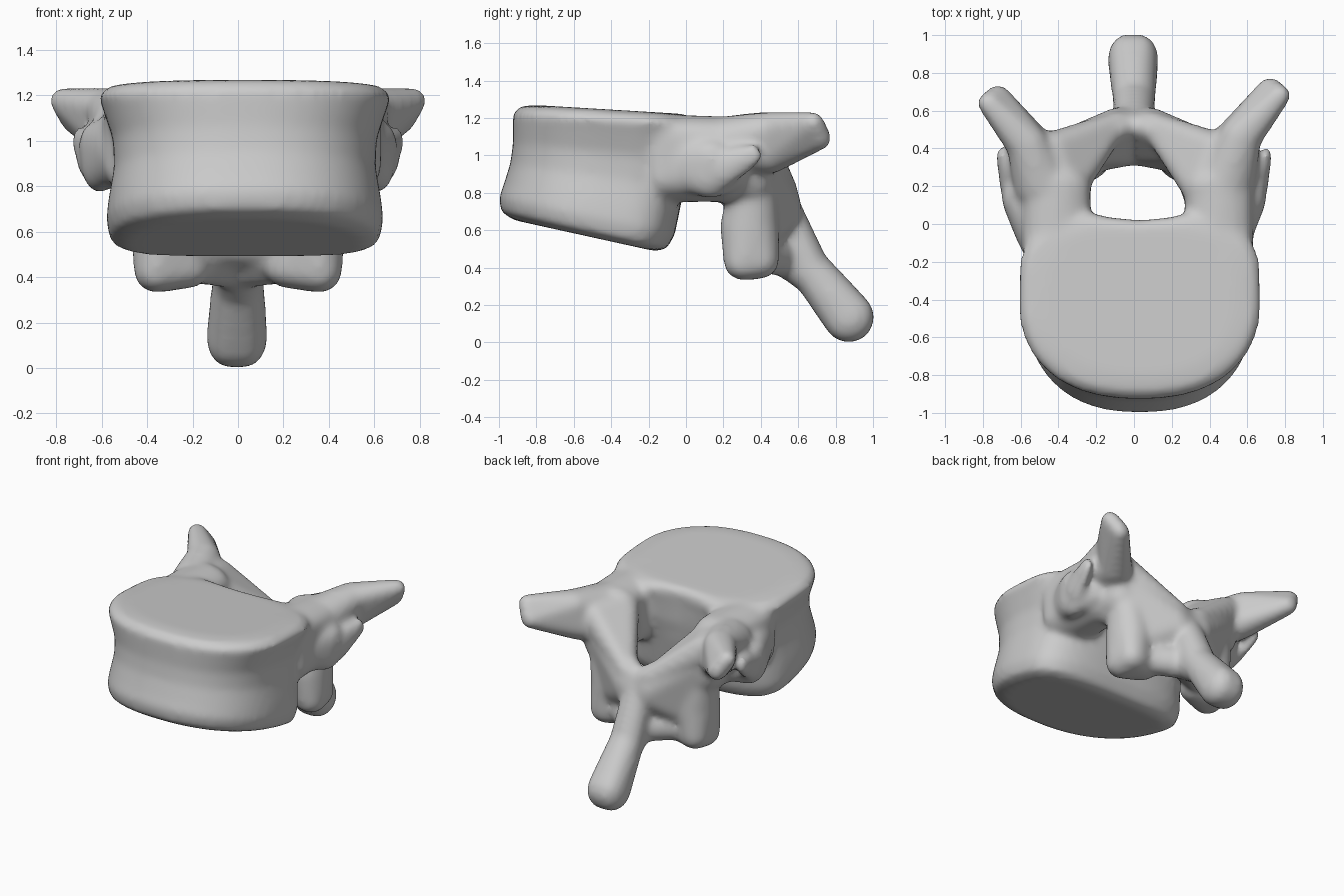
import bpy, bmesh
from math import sin, cos, tau
from mathutils import Matrix

cube = bpy.data.objects.get("Cube")
if cube:
    bpy.data.objects.remove(cube)

bone = bpy.data.materials.new("bone grey")
bone.use_nodes = True
colour = (0.6, 0.6, 0.6, 1)
bone.diffuse_color = colour
bone.node_tree.nodes["Principled BSDF"].inputs["Base Color"].default_value = colour

bm = bmesh.new()


def blob(*nodes):
    """Convex skin around ellipsoids given as (x, y, z, rx, ry, rz)."""
    part = bmesh.new()
    for n in nodes:
        place = Matrix.Translation(n[:3]) @ Matrix.Diagonal((*n[3:], 1))
        bmesh.ops.create_icosphere(part, subdivisions=3, radius=1, matrix=place)
    hull = bmesh.ops.convex_hull(part, input=part.verts)
    inner = {g for g in hull["geom_interior"] if isinstance(g, bmesh.types.BMVert)}
    bmesh.ops.delete(part, geom=list(inner), context='VERTS')
    mesh = bpy.data.meshes.new("part")
    part.to_mesh(mesh)
    part.free()
    bm.from_mesh(mesh)
    bpy.data.meshes.remove(mesh)


def power(v, p):
    return abs(v) ** p * (1 if v > 0 else -1)


def body_ring(z, slope, rx, front, back, count=64):
    """Rounded front, flatter hollowed back, on a plane tilted along y."""
    ring = []
    for i in range(count):
        c, s = cos(tau * i / count), sin(tau * i / count)
        p = 2 / 3.4 if s > 0 else 2 / 2.35
        length = back + 0.4 if s > 0 else -0.4 - front
        x, depth = rx * power(c, p), power(s, p)
        y = -0.4 + length * depth
        if s > 0:
            y += 3 * max(back, 0) * min(1, (x / 0.28) ** 2) * depth
        ring.append(bm.verts.new((0.03 + x, y, z + slope * (y + 0.4))))
    return ring


# Waisted main body with tilted end plates
rings = [body_ring(*r) for r in (
    (0.54, -0.22, 0.52, -0.92, -0.16),
    (0.57, -0.22, 0.59, -0.99, -0.10),
    (0.65, -0.21, 0.61, -1.00, -0.06),
    (0.74, -0.18, 0.60, -0.975, -0.04),
    (0.88, -0.14, 0.575, -0.94, -0.01),
    (1.01, -0.10, 0.58, -0.925, 0.01),
    (1.13, -0.07, 0.62, -0.925, 0.015),
    (1.195, -0.06, 0.645, -0.925, 0.02),
    (1.235, -0.06, 0.60, -0.88, 0.01),
    (1.245, -0.06, 0.50, -0.80, -0.02))]
bm.faces.new(reversed(rings[0]))
bm.faces.new(rings[-1])
for a, b in zip(rings, rings[1:]):
    for i in range(len(a)):
        j = (i + 1) % len(a)
        bm.faces.new((a[i], a[j], b[j], b[i]))

for s in (-1, 1):
    dy = 0.02 * s
    # Pedicle linking body and arch, flush with the top plate
    blob((s * .43 + .02, -.14, 1.11, .18, .13, .11), (s * .43 + .02, -.12, .88, .18, .13, .13),
         (s * .43 + .02, .2, 1.1, .18, .12, .11), (s * .42 + .02, .2, .89, .17, .13, .14))
    blob((s * .43, .2, 1.09, .18, .12, .12), (s * .41, .2, .9, .17, .13, .13),
         (s * .39, .36, .9, .14, .12, .16))
    # Wing-like side process with a slanted blade tip
    wing_top = (s * .565, .44 + dy, 1.14, .11, .11, .095)
    wing_low = (s * .53, .43 + dy, 1.0, .11, .1, .1)
    blob((s * .48, .2, 1.07, .16, .13, .14), wing_top, wing_low)
    blob(wing_top, wing_low, (s * .77, .66 + dy, 1.175, .06, .06, .06),
         (s * .72, .70 + dy, 1.09, .06, .06, .06))
    # Side lump and its small pointed tip
    blob((s * .55, -.02, .96, .08, .14, .15), (s * .61, .13, .90, .08, .13, .13),
         (s * .64, .14, .98, .06, .1, .1), (s * .55, .25, .92, .08, .08, .11))
    blob((s * .65, .2, .93, .06, .08, .11), (s * .70, .36, 1.0, .03, .05, .06))
    # Blocky lower joint process
    blob((s * .36, .36, .86, .12, .12, .14), (s * .33, .34, .62, .14, .16, .15),
         (s * .20, .37, .58, .08, .1, .12))
    blob((s * .33, .34, .62, .14, .16, .14), (s * .36, .31, .43, .1, .11, .1),
         (s * .35, .40, .44, .1, .1, .1), (s * .22, .35, .44, .1, .11, .09))
    # Sloping lamina, closing the canal at the back
    blob((s * .38, .40, .96, .11, .09, .12), (s * .30, .37, .6, .12, .11, .14),
         (s * .09, .56, .72, .06, .06, .1), (0, .53, .78, .07, .06, .08),
         (0, .42, .54, .1, .11, .1))
    # Shoulder of the arch, falling from the pedicle and wing to the middle
    blob((s * .33, .18, 1.09, .07, .08, .09), (s * .43, .41, 1.06, .1, .08, .1),
         (s * .08, .54, .81, .06, .06, .07), (s * .25, .35, .85, .06, .08, .1))
    # Web between the lower process and the spine
    blob((s * .22, .4, .47, .09, .09, .1), (s * .05, .44, .52, .08, .1, .09),
         (0, .54, .46, .08, .1, .11))

# Rear spine with a blunt end
shaft = (0, .67, .38, .115, .1, .13)
blob((0, .55, .69, .1, .07, .12), (0, .53, .46, .1, .1, .11), shaft)
blob(shaft, *[(x, .87, .135, .1, .135, .135) for x in (-.04, .03)])

bmesh.ops.recalc_face_normals(bm, faces=bm.faces)
mesh = bpy.data.meshes.new("vertebra")
bm.to_mesh(mesh)
bm.free()
mesh.materials.append(bone)
vertebra = bpy.data.objects.new("vertebra", mesh)
bpy.context.collection.objects.link(vertebra)

# Fuse the parts into one soft surface
fuse = vertebra.modifiers.new("fuse", 'REMESH')
fuse.mode = 'VOXEL'
fuse.voxel_size = 0.02
fuse.use_smooth_shade = True
soften = vertebra.modifiers.new("soften", 'SMOOTH')
soften.factor = 0.5
soften.iterations = 12
